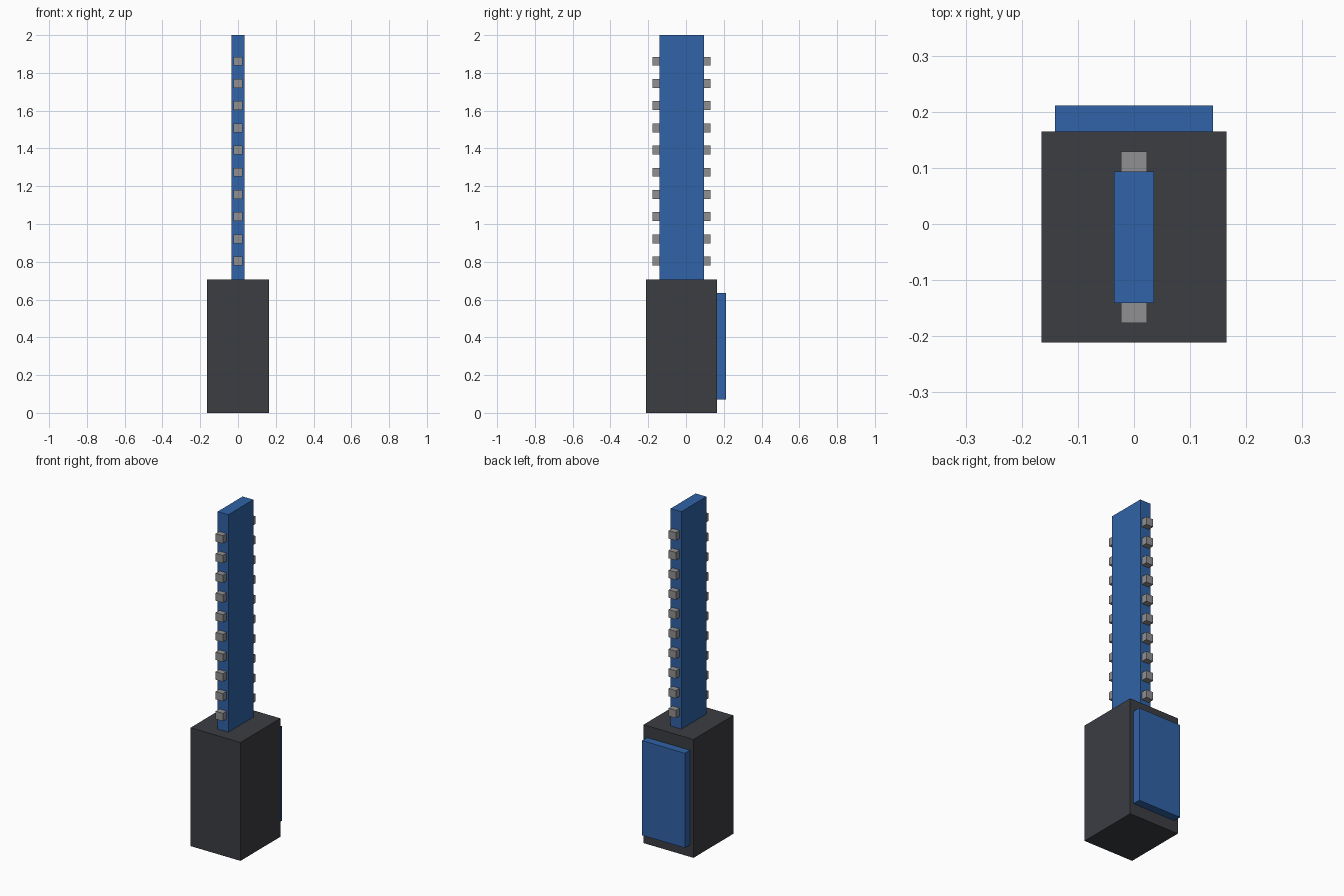
import bpy
import bmesh
from mathutils import Vector

if "Cube" in bpy.data.objects:
    bpy.data.objects.remove(bpy.data.objects["Cube"])

U = 0.47          # design unit
CY = -0.0235      # y centre of body and blade


def material(name, rgb):
    mat = bpy.data.materials.new(name)
    mat.diffuse_color = (*rgb, 1.0)
    mat.use_nodes = True
    mat.node_tree.nodes["Principled BSDF"].inputs["Base Color"].default_value = mat.diffuse_color
    return mat


dark = material("dark_casing", (0.045, 0.047, 0.055))
blue = material("blue_paint", (0.03, 0.125, 0.39))
steel = material("steel", (0.28, 0.28, 0.29))


def boxes(name, size, centres, mat):
    """One object made of equal boxes at the given centres."""
    bm = bmesh.new()
    for centre in centres:
        verts = bmesh.ops.create_cube(bm, size=1)["verts"]
        bmesh.ops.scale(bm, vec=size, verts=verts)
        bmesh.ops.translate(bm, vec=Vector(centre), verts=verts)
    mesh = bpy.data.meshes.new(name)
    bm.to_mesh(mesh)
    bm.free()
    mesh.materials.append(mat)
    obj = bpy.data.objects.new(name, mesh)
    bpy.context.collection.objects.link(obj)
    return obj


# Body casing and raised back panel
body_h = 1.5 * U
body_d = 0.8 * U
boxes("body", (0.7 * U, body_d, body_h), [(0, CY, body_h / 2)], dark)
panel_d = 0.1 * U
boxes("back_panel", (0.6 * U, panel_d, 1.2 * U),
      [(0, CY + body_d / 2 + panel_d / 2, body_h / 2)], blue)

# Blade standing on the body
boxes("blade", (0.15 * U, 0.5 * U, 2.0 - body_h),
      [(0, CY, (2.0 + body_h) / 2)], blue)

# Teeth along both blade edges, slightly sunk in
for name, side in (("front_teeth", -1), ("back_teeth", 1)):
    boxes(name, (0.1 * U,) * 3,
          [(0, CY + side * 0.275 * U, 0.804 + i * 0.25 * U) for i in range(10)],
          steel)
